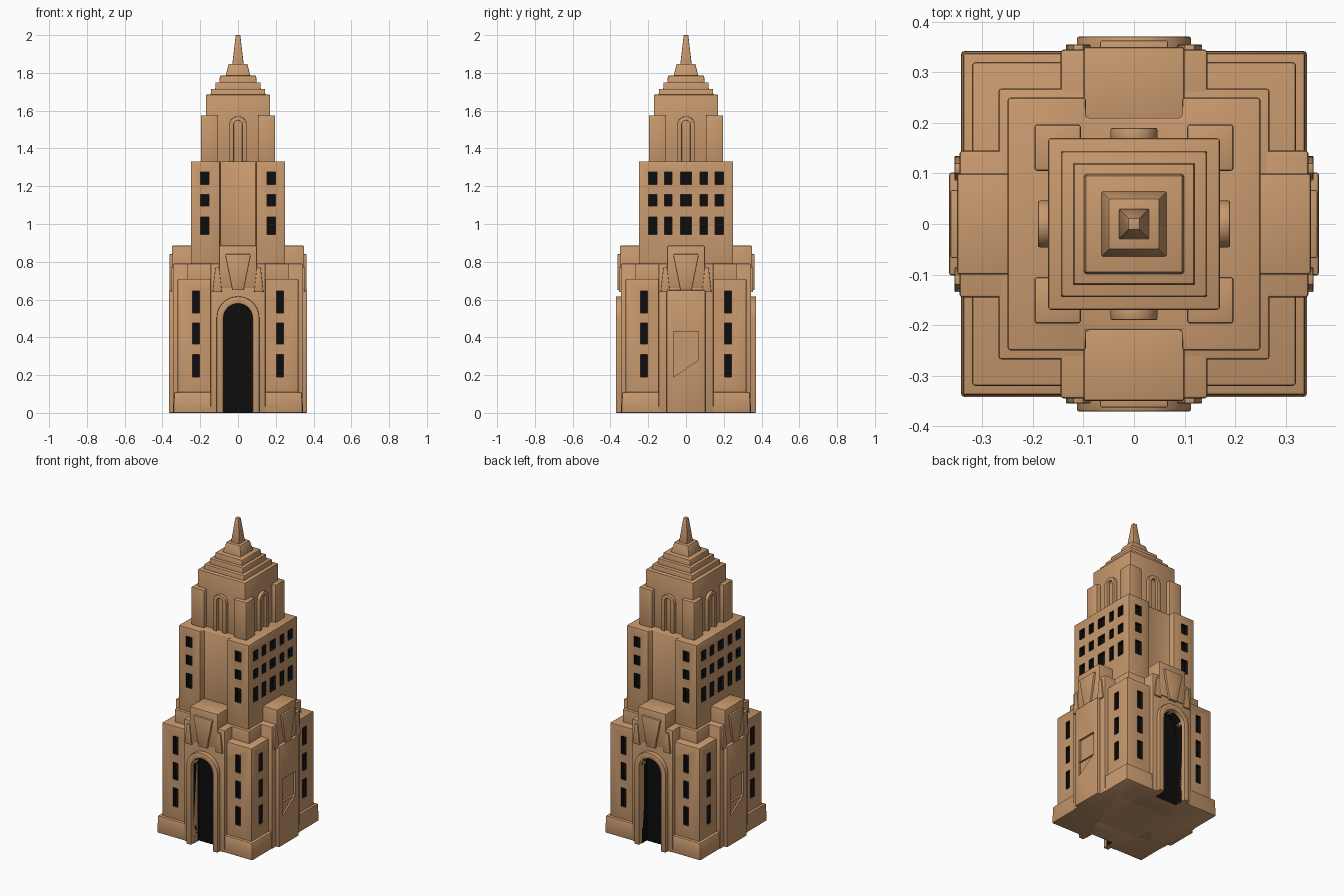
import bpy, bmesh, math
from mathutils import Matrix, Vector

if "Cube" in bpy.data.objects:
    bpy.data.objects.remove(bpy.data.objects["Cube"])


def material(name, rgb):
    m = bpy.data.materials.new(name)
    m.diffuse_color = (*rgb, 1)
    m.use_nodes = True
    m.node_tree.nodes["Principled BSDF"].inputs["Base Color"].default_value = m.diffuse_color
    return m


MATS = [material("tan stone", (0.58, 0.32, 0.155)), material("dark opening", (0.004, 0.004, 0.004))]


def loft(name, ring0, ring1, turn=0, bevel=0.006, mat=0):
    """Solid between two matching rings, turned by quarter turns about z."""
    rot = Matrix.Rotation(turn * math.pi / 2, 3, 'Z')
    bm = bmesh.new()
    a = [bm.verts.new(rot @ Vector(p)) for p in ring0]
    b = [bm.verts.new(rot @ Vector(p)) for p in ring1]
    bm.faces.new(a)
    bm.faces.new(b)
    n = len(a)
    for i in range(n):
        j = (i + 1) % n
        bm.faces.new((a[i], a[j], b[j], b[i]))
    bmesh.ops.recalc_face_normals(bm, faces=bm.faces)
    if bevel:
        edges = [e for e in bm.edges if e.calc_face_angle(0) > 0.6]
        bmesh.ops.bevel(bm, geom=edges, offset=bevel, segments=2, profile=0.5, affect='EDGES')
    for f in bm.faces:
        f.material_index = mat
    me = bpy.data.meshes.new(name)
    bm.to_mesh(me)
    bm.free()
    ob = bpy.data.objects.new(name, me)
    bpy.context.collection.objects.link(ob)
    for m in MATS:
        me.materials.append(m)
    return ob


def prism_y(name, xz, depth0, depth1, turn=0, **kw):
    """Profile seen on the front, reaching from depth0 out to depth1."""
    return loft(name, [(x, -depth0, z) for x, z in xz], [(x, -depth1, z) for x, z in xz], turn, **kw)


def box(name, x0, x1, d0, d1, z0, z1, turn=0, **kw):
    return prism_y(name, [(x0, z0), (x1, z0), (x1, z1), (x0, z1)], d0, d1, turn, **kw)


def tier(name, half, z0, z1, top=None, bevel=0.006):
    top = top or half
    sq = [(-1, -1), (1, -1), (1, 1), (-1, 1)]
    return loft(name, [(x * half, y * half, z0) for x, y in sq],
                [(x * top, y * top, z1) for x, y in sq], bevel=bevel)


def arch(r, z0, top, n=14):
    """Round-headed outline from the right foot over to the left foot."""
    pts = [(r * math.cos(math.pi * i / n), top - r + r * math.sin(math.pi * i / n)) for i in range(n + 1)]
    return [(r, z0)] + pts + [(-r, z0)]


def cut(targets, cutters):
    for t in targets:
        for c in cutters:
            m = t.modifiers.new("cut", 'BOOLEAN')
            m.operation, m.solver, m.object = 'DIFFERENCE', 'EXACT', c
        bpy.context.view_layer.objects.active = t
        for m in list(t.modifiers):
            bpy.ops.object.modifier_apply(modifier=m.name)
    for c in cutters:
        bpy.data.objects.remove(c)


# Stacked masses
plinth = tier("plinth", 0.342, 0, 0.11, 0.338)
lower = tier("lower_body", 0.32, 0.05, 0.71)
tier("setback", 0.268, 0.65, 0.79)
H = [(-.25, -.25), (-.095, -.25), (-.095, -.21), (.095, -.21), (.095, -.25), (.25, -.25),
     (.25, .25), (.095, .25), (.095, .21), (-.095, .21), (-.095, .25), (-.25, .25)]
tower = loft("tower", [(x, y, 0.7) for x, y in H], [(x, y, 1.332) for x, y in H])
tier("crown_core", 0.17, 1.3, 1.685)
for i, (h, z0, z1, t) in enumerate([(.146, 1.66, 1.715, .143), (.122, 1.69, 1.75, .119),
                                    (.1, 1.73, 1.785, .096), (.068, 1.77, 1.847, .05)]):
    tier(f"roof_step_{i + 1}", h, z0, z1, t, 0.004)
tier("spire", 0.032, 1.83, 2.0, 0.012, 0.003)

# Central bays, keystones and crown details on all four sides
bays = []
for k in range(4):
    bays.append(box(f"bay_shoulder_{k}", -.145, .145, .15, .345, 0, .79, k))
    box(f"bay_head_{k}", -.1, .1, .18, .35, .66, .885, k)
    prism_y(f"keystone_{k}", [(-.03, .65), (.03, .65), (.068, .84), (-.068, .84)], .33, .363, k, bevel=0.004)
    for s in (-1, 1):
        prism_y(f"wing_ornament_{k}", [(s * .085, .64), (s * .135, .64), (s * .12, .77), (s * .1, .77)],
                .33, .355, k, bevel=0.003)
    box(f"crown_pier_{k}", .105, .197, .105, .197, 1.3, 1.575, k)
    prism_y(f"crown_niche_frame_{k}", arch(.046, 1.32, 1.57) + arch(.022, 1.32, 1.548)[::-1],
            .16, .19, k, bevel=0.003)

# Arched doors front and back
for k in (0, 2):
    prism_y(f"door_frame_{k}", arch(.113, 0, .617) + arch(.077, 0, .578)[::-1], .3, .371, k, bevel=0.005)
    door = prism_y("door_cutter", arch(.077, -.05, .578), .29, .4, k, bevel=0, mat=1)
    cut([plinth, lower, bays[k]], [door])

# Side slabs with a sunken panel and slanted notch
for k in (1, 3):
    slab = box(f"side_slab_{k}", -.102, .102, .3, .366, 0, .65, k)
    panel = box("panel_cutter", -.065, .065, .352, .4, .28, .43, k, bevel=0)
    notch = prism_y("notch_cutter", [(-.065, .19), (.065, .279), (-.065, .279)], .356, .4, k, bevel=0)
    cut([slab], [panel, notch])

# Lower windows, one column each side of every bay
holes = []
for k in range(4):
    for s in (-1, 1):
        for z0, z1 in ((.19, .31), (.365, .475), (.53, .645)):
            holes.append(box("window_cutter", s * .223 - .018, s * .223 + .018, .295, .35, z0, z1, k,
                             bevel=0, mat=1))
cut([lower], holes)

# Tower windows: two columns front and back, five on the sides
ROWS = ((.945, 1.037), (1.095, 1.155), (1.21, 1.275))
holes = []
for k in range(4):
    cols = [(-.176, .022), (.176, .022)]
    if k % 2:
        cols += [(-.093, .02), (0, .029), (.093, .02)]
    for c, w in cols:
        for z0, z1 in ROWS:
            holes.append(box("window_cutter", c - w, c + w, .225, .28, z0, z1, k, bevel=0, mat=1))
cut([tower], holes)

# Soft shading with crisp edges
bpy.ops.object.select_all(action='SELECT')
bpy.ops.object.shade_smooth_by_angle(angle=math.radians(35))
